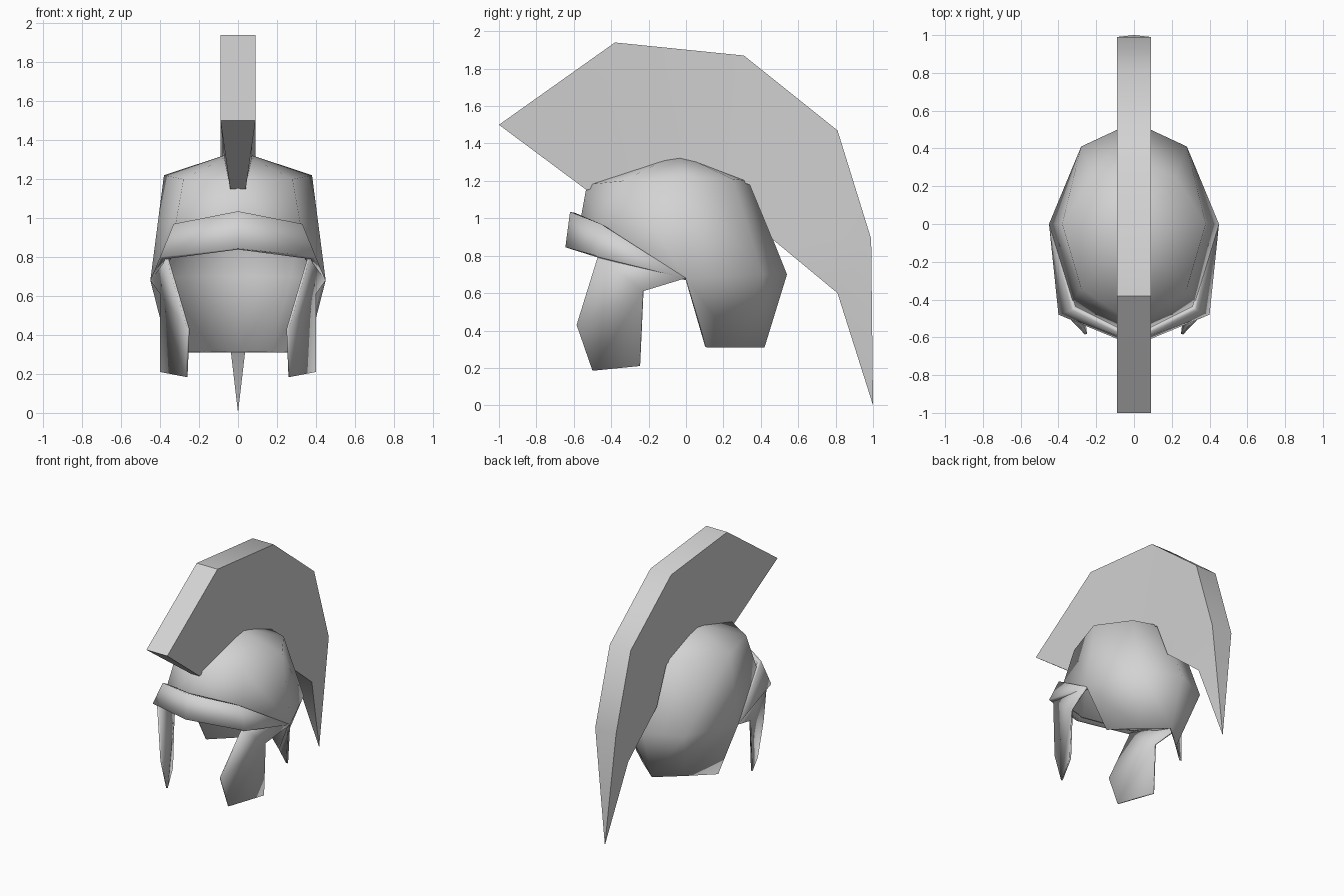
import bpy
import bmesh
import math

if "Cube" in bpy.data.objects:
    bpy.data.objects.remove(bpy.data.objects["Cube"], do_unlink=True)

grey = bpy.data.materials.new("plain_grey")
grey.use_nodes = True
grey.diffuse_color = (0.65, 0.65, 0.65, 1)
grey.node_tree.nodes["Principled BSDF"].inputs["Base Color"].default_value = grey.diffuse_color


def finish(name, bm, angle, wall=0.0):
    """Turn a bmesh into a shaded object, with wall thickness grown inward."""
    bmesh.ops.remove_doubles(bm, verts=bm.verts, dist=0.0005)
    bmesh.ops.recalc_face_normals(bm, faces=bm.faces)
    mesh = bpy.data.meshes.new(name)
    bm.to_mesh(mesh)
    bm.free()
    mesh.materials.append(grey)
    obj = bpy.data.objects.new(name, mesh)
    bpy.context.collection.objects.link(obj)
    bpy.ops.object.select_all(action="DESELECT")
    obj.select_set(True)
    bpy.context.view_layer.objects.active = obj
    bpy.ops.object.shade_smooth_by_angle(angle=math.radians(angle))
    if wall:
        solid = obj.modifiers.new("wall", "SOLIDIFY")
        solid.thickness = wall
        solid.offset = -1
    return obj


def add_faces(bm, faces, sides=(1, -1)):
    """Add faces given as point lists, once per side of the helmet."""
    for s in sides:
        for face in faces:
            bm.faces.new([bm.verts.new((x * s, y, z)) for x, y, z in face])


def strip(a, b):
    """Quads between two matching rows of points."""
    return [[a[i], a[i + 1], b[i + 1], b[i]] for i in range(len(a) - 1)]


# Skull cap: rows run from the front centre to the back centre
apex = (0, -0.04, 1.345)
upper = [(0, -0.53, 1.18), (0.28, -0.34, 1.2), (0.38, 0, 1.22), (0.22, 0.25, 1.21), (0, 0.34, 1.2)]
middle = [(0, -0.59, 0.85), (0.35, -0.44, 0.8), (0.45, 0, 0.68), (0.28, 0.41, 0.7), (0, 0.54, 0.7)]
neck = [(0.355, 0.11, 0.31), (0.18, 0.27, 0.31), (0, 0.42, 0.31)]
bm = bmesh.new()
add_faces(bm, [[apex, upper[i], upper[i + 1]] for i in range(4)])
add_faces(bm, strip(upper, middle) + strip(middle[2:], neck))
finish("skull_cap", bm, 75, 0.015)

# Brow band: tapers to a point at each temple
temple = (0.45, 0, 0.68)
band_top = [(0, -0.62, 1.035), (0.33, -0.455, 0.97)]
band_bottom = [(0, -0.645, 0.845), (0.4, -0.48, 0.8)]
bm = bmesh.new()
add_faces(bm, strip(band_top, band_bottom) + [[band_top[1], temple, band_bottom[1]]])
finish("brow_band", bm, 25, 0.03)

# Cheek guards hang from the temples
hinge, tip = (0.4, -0.23, 0.61), (0.26, -0.585, 0.43)
root = (0.37, -0.47, 0.8)
for side, s in (("left", 1), ("right", -1)):
    bm = bmesh.new()
    add_faces(bm, [[temple, hinge, root], [hinge, tip, root],
                   [hinge, (0.4, -0.25, 0.21), (0.27, -0.5, 0.185), tip]], (s,))
    finish(side + "_cheek_guard", bm, 60, 0.012)

# Crest: wide outer edge, narrower inner edge, ending in a point at the back
outer = [(-1, 1.5), (-0.38, 1.94), (0.31, 1.87), (0.81, 1.47), (0.99, 0.89), (1, 0)]
inner = [(-0.53, 1.15), (-0.1, 1.3), (0.34, 1.18), (0.46, 0.89), (0.81, 0.6), (1, 0)]
outer_half = [0.09] * 5 + [0]
inner_half = [0.04] + [0.07] * 4 + [0]
bm = bmesh.new()
rings = []
for (oy, oz), (iy, iz), ow, iw in zip(outer, inner, outer_half, inner_half):
    rings.append([(ow, oy, oz), (-ow, oy, oz), (-iw, iy, iz), (iw, iy, iz)])
add_faces(bm, [rings[0]], (1,))
for a, b in zip(rings, rings[1:]):
    for k in range(4):
        quad = [a[k], a[(k + 1) % 4], b[(k + 1) % 4], b[k]]
        add_faces(bm, [list(dict.fromkeys(quad))], (1,))
finish("crest", bm, 40)
